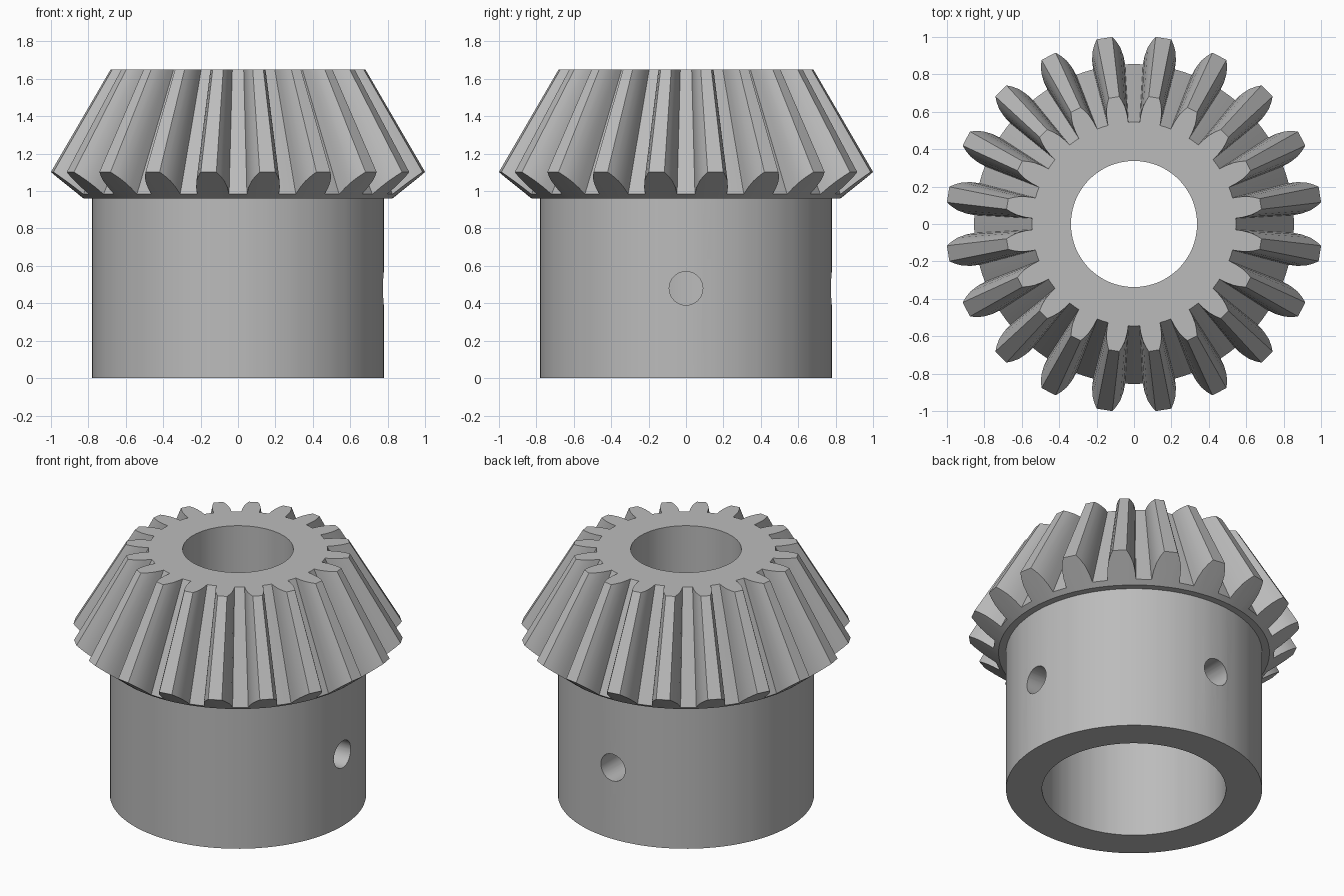
import bpy
import bmesh
from math import sin, cos, radians

if "Cube" in bpy.data.objects:
    bpy.data.objects.remove(bpy.data.objects["Cube"], do_unlink=True)

TEETH = 20
APEX = 2.82          # all tooth lines converge here on the axis
TOP = 1.65
STEP = 360 / TEETH

steel = bpy.data.materials.new("grey steel")
steel.use_nodes = True
grey = (0.5, 0.5, 0.5, 1)
steel.diffuse_color = grey
steel.node_tree.nodes["Principled BSDF"].inputs["Base Color"].default_value = grey

# Half tooth on the back cone: radius and half angle in degrees, root to tip
flank = [(0.855, 5.8), (0.9, 5.4), (0.945, 4.6), (0.98, 3.5), (1.007, 2.4)]
tooth = [(r, -a) for r, a in flank] + [(r, a) for r, a in reversed(flank)]
tooth.append((flank[0][0], STEP / 2))     # middle of the gap

outline = [(r, radians(STEP * (i + 0.5) + a)) for i in range(TEETH) for r, a in tooth]


def circle(radius, z):
    return [(radius * cos(a), radius * sin(a), z) for _, a in outline]


def back_cone():
    return [(r * cos(a), r * sin(a), 0.96 + 0.78 * (r - 0.825)) for r, a in outline]


def tapered(ring):
    # Slide each point towards the apex until it meets the top plane
    result = []
    for x, y, z in ring:
        t = (APEX - TOP) / (APEX - z)
        result.append((x * t, y * t, TOP))
    return result


# Gear body with hub, flange, teeth and stepped bore, as one closed loft
back = back_cone()
rings = [circle(0.56, 0), circle(0.78, 0), circle(0.78, 0.96), circle(0.825, 0.96),
         back, tapered(back), circle(0.337, TOP), circle(0.337, 0.96), circle(0.56, 0.96)]
bm = bmesh.new()
loops = [[bm.verts.new(p) for p in ring] for ring in rings]
count = len(outline)
for k, low in enumerate(loops):
    high = loops[(k + 1) % len(loops)]
    for i in range(count):
        j = (i + 1) % count
        bm.faces.new((low[i], low[j], high[j], high[i]))
bmesh.ops.recalc_face_normals(bm, faces=bm.faces)
mesh = bpy.data.meshes.new("bevel_gear")
bm.to_mesh(mesh)
bm.free()
mesh.materials.append(steel)
gear = bpy.data.objects.new("bevel_gear", mesh)
bpy.context.collection.objects.link(gear)

# Two set screw holes through the hub wall, on the left and the back
for name, place, turn in (("left_hole_cutter", (0.7, 0, 0.48), (0, radians(90), 0)),
                          ("back_hole_cutter", (0, 0.7, 0.48), (radians(90), 0, 0))):
    bpy.ops.mesh.primitive_cylinder_add(vertices=32, radius=0.09, depth=0.6,
                                        location=place, rotation=turn)
    cutter = bpy.context.object
    cutter.name = name
    cutter.hide_render = True
    cutter.data.materials.append(steel)
    bpy.ops.object.select_all(action="DESELECT")
    gear.select_set(True)
    bpy.context.view_layer.objects.active = gear
    cut = gear.modifiers.new("screw hole", "BOOLEAN")
    cut.operation = "DIFFERENCE"
    cut.solver = "EXACT"
    cut.object = cutter
    bpy.ops.object.modifier_apply(modifier=cut.name)
    bpy.data.objects.remove(cutter, do_unlink=True)

bpy.ops.object.shade_smooth_by_angle(angle=radians(25))
